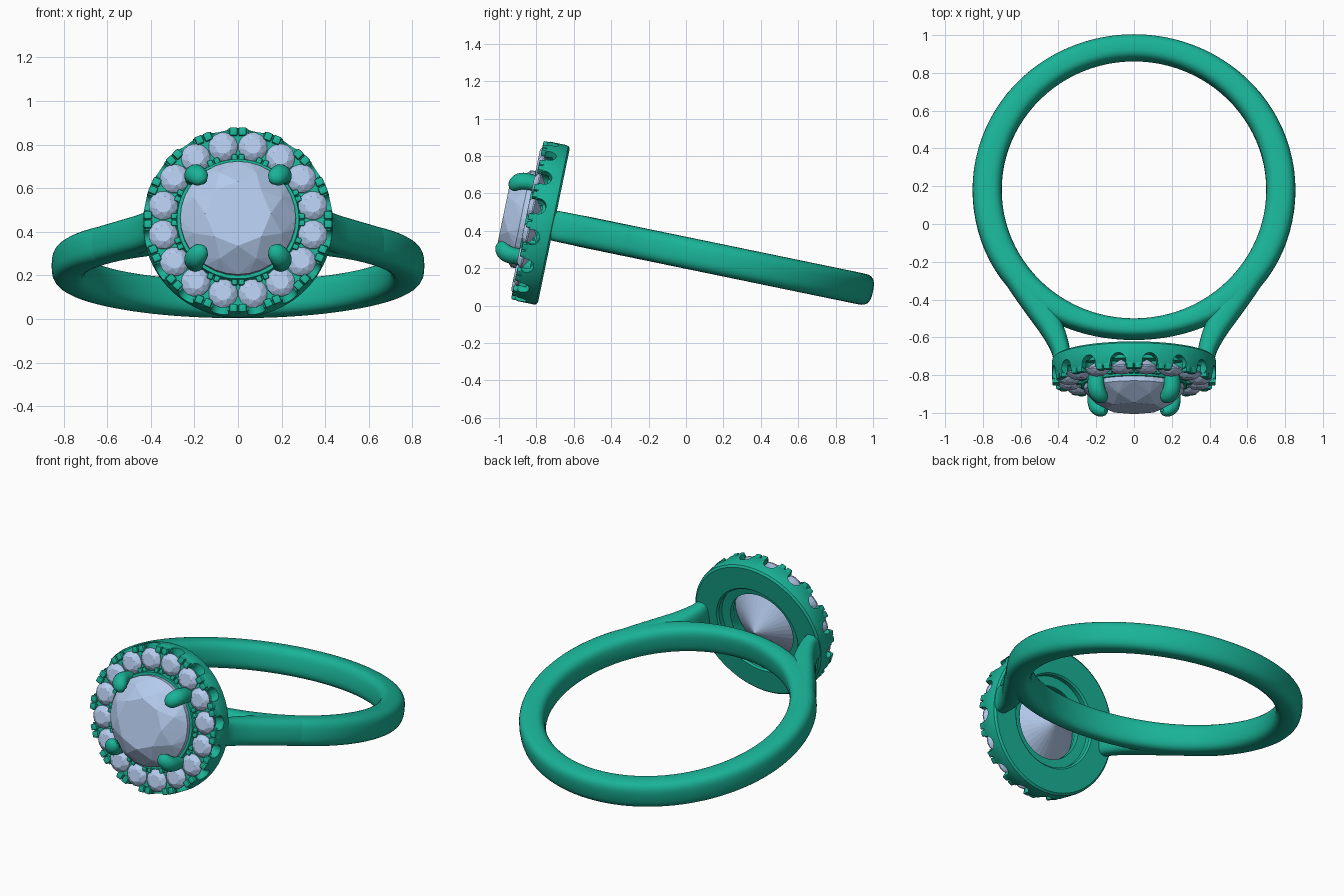
import bpy, bmesh, math
from math import sin, cos, pi, radians
from mathutils import Matrix, Vector

if "Cube" in bpy.data.objects:
    bpy.data.objects.remove(bpy.data.objects["Cube"])

# Ring frame (tilted, head along -y) and head frame (axis z points out of the stone)
RING = Matrix.Translation((0, 0.18, 0.245)) @ Matrix.Rotation(radians(-11.65), 4, 'X')
HEAD = RING @ Matrix.Rotation(pi / 2, 4, 'X')


def material(name, color):
    m = bpy.data.materials.new(name)
    m.diffuse_color = color
    m.use_nodes = True
    m.node_tree.nodes["Principled BSDF"].inputs["Base Color"].default_value = m.diffuse_color
    return m


METAL = material("green_metal", (0.01, 0.45, 0.31, 1))
GEM = material("pale_stone", (0.46, 0.60, 0.85, 1))


def finish(bm, name, matrix, mat, smooth=True):
    bmesh.ops.recalc_face_normals(bm, faces=bm.faces[:])
    bm.transform(matrix)
    me = bpy.data.meshes.new(name)
    bm.to_mesh(me)
    bm.free()
    ob = bpy.data.objects.new(name, me)
    bpy.context.collection.objects.link(ob)
    me.materials.append(mat)
    if smooth:
        smooth_edges(ob)
    return ob


def activate(ob):
    bpy.ops.object.select_all(action='DESELECT')
    ob.select_set(True)
    bpy.context.view_layer.objects.active = ob


def smooth_edges(ob):
    activate(ob)
    bpy.ops.object.shade_smooth_by_angle(angle=radians(35))


def catmull(pts, steps=6):
    """Smooth curve through tuples of any length."""
    pts = [Vector(p) for p in pts]
    ext = [2 * pts[0] - pts[1]] + pts + [2 * pts[-1] - pts[-2]]
    out = []
    for a, b, c, d in zip(ext, ext[1:], ext[2:], ext[3:]):
        for k in range(steps):
            t = k / steps
            out.append(0.5 * (2 * b + (c - a) * t + (2 * a - 5 * b + 4 * c - d) * t * t
                              + (3 * b - a - 3 * c + d) * t ** 3))
    return out + [pts[-1]]


def skin(bm, rings, closed=False):
    loops = [[bm.verts.new(p) for p in r] for r in rings]
    n = len(loops[0])
    pairs = list(zip(loops, loops[1:])) + ([(loops[-1], loops[0])] if closed else [])
    for a, b in pairs:
        for i in range(n):
            bm.faces.new((a[i], a[(i + 1) % n], b[(i + 1) % n], b[i]))
    if not closed:
        bm.faces.new(loops[0])
        bm.faces.new(loops[-1])


def sweep(bm, path, power, closed=False, n=28):
    """Sweep a rounded section along (x, y, half_width, half_height) points in the xy plane."""
    rings, m = [], len(path)
    for i, (x, y, w, h) in enumerate(path):
        a = path[(i - 1) % m] if closed else path[max(i - 1, 0)]
        b = path[(i + 1) % m] if closed else path[min(i + 1, m - 1)]
        t = Vector((b[0] - a[0], b[1] - a[1])).normalized()
        ring = []
        for k in range(n):
            c, s = cos(2 * pi * k / n), sin(2 * pi * k / n)
            u = math.copysign(abs(c) ** (2 / power), c) * w
            v = math.copysign(abs(s) ** (2 / power), s) * h
            ring.append((x + t.y * u, y - t.x * u, v))
        rings.append(ring)
    skin(bm, rings, closed)


# Band: thinner behind the head
path = []
for i in range(96):
    a = 2 * pi * i / 96
    c = -sin(a)
    outer = 0.855 - (0.05 * c ** 4 if c > 0 else 0.018 * c * c)
    inner = 0.70
    r = (outer + inner) / 2
    path.append((r * cos(a), r * sin(a), (outer - inner) / 2, 0.084))
bm = bmesh.new()
sweep(bm, path, 2.9, closed=True)
finish(bm, "band", RING, METAL)

# Shoulders that split off the band and carry the head
for side, s in (("left", -1), ("right", 1)):
    pts = [(0.70, -0.34, 0.068, 0.082), (0.605, -0.49, 0.071, 0.083), (0.51, -0.63, 0.07, 0.083),
           (0.435, -0.75, 0.062, 0.083), (0.39, -0.86, 0.05, 0.082), (0.38, -0.94, 0.045, 0.08)]
    bm = bmesh.new()
    sweep(bm, catmull([(s * x, y, w, h) for x, y, w, h in pts]), 2.9)
    finish(bm, side + "_shoulder", RING, METAL)

# Halo plate: lathed ring with the stepped seat of the centre stone
profile = [(0.42, 0.905), (0.432, 0.915), (0.435, 0.93), (0.435, 1.015), (0.425, 1.03),
           (0.285, 1.03), (0.28, 1.06), (0.255, 1.06), (0.215, 0.985), (0.215, 0.95),
           (0.27, 0.945), (0.27, 0.915), (0.28, 0.905)]
bm = bmesh.new()
skin(bm, [[(r * cos(2 * pi * i / 96), r * sin(2 * pi * i / 96), h) for r, h in profile]
          for i in range(96)], closed=True)
halo = finish(bm, "halo", HEAD, METAL, smooth=False)

# Cut stone seats and the scalloped outer wall
angles = [2 * pi * (i + 0.5) / 16 for i in range(16)]


def cut(name, radius, depth, local):
    bm = bmesh.new()
    for a in angles:
        bmesh.ops.create_cone(bm, cap_ends=True, segments=20, radius1=radius, radius2=radius,
                              depth=depth, matrix=Matrix.Rotation(a, 4, 'Z') @ local)
    cutter = finish(bm, name, HEAD, METAL, smooth=False)
    cutter.hide_render = True
    activate(halo)
    mod = halo.modifiers.new(name, 'BOOLEAN')
    mod.operation, mod.solver, mod.object = 'DIFFERENCE', 'EXACT', cutter
    bpy.ops.object.modifier_apply(modifier=name)
    bpy.data.objects.remove(cutter)


cut("seat_cutter", 0.062, 0.1, Matrix.Translation((0.35, 0, 1.035)))
cut("scallop_cutter", 0.042, 0.1,
    Matrix.Translation((0.43, 0, 1.008)) @ Matrix.Rotation(pi / 2, 4, 'Y'))
smooth_edges(halo)


def add_gem(bm, matrix, n, pavilion):
    """Unit brilliant cut: table, crown facets, girdle and pointed pavilion."""
    def ring(count, r, h, off=0.0):
        return [Vector((r * cos(2 * pi * (i + off) / count), r * sin(2 * pi * (i + off) / count), h))
                for i in range(count)]
    pts = ring(8, 0.57, 0.38) + ring(8, 0.82, 0.22, 0.5) + ring(n, 1, 0.02) + ring(n, 1, -0.08)
    pts.append(Vector((0, 0, -pavilion)))
    verts = [bm.verts.new(matrix @ p) for p in pts]
    bmesh.ops.convex_hull(bm, input=verts)


# Centre stone
bm = bmesh.new()
add_gem(bm, Matrix.Translation((0, 0, 1.08)) @ Matrix.Scale(0.265, 4), 32, 0.78)
finish(bm, "centre_stone", HEAD, GEM, smooth=False)

# Halo stones
bm = bmesh.new()
for a in angles:
    add_gem(bm, Matrix.Rotation(a, 4, 'Z') @ Matrix.Translation((0.35, 0, 1.034))
            @ Matrix.Scale(0.067, 4), 16, 0.72)
finish(bm, "halo_stones", HEAD, GEM, smooth=False)

# Small bead prongs: a pair in each gap on the outer and inner rim
bm = bmesh.new()
for i in range(16):
    for r, off, width, depth in ((0.413, 0.021, 0.036, 0.038), (0.29, 0.016, 0.026, 0.034)):
        for s in (-1, 1):
            m = (Matrix.Rotation(2 * pi * i / 16, 4, 'Z') @ Matrix.Translation((r, s * off, 1.02))
                 @ Matrix.Diagonal((depth, width, 0.06, 1)))
            bmesh.ops.create_cube(bm, size=1, matrix=m)
bmesh.ops.bevel(bm, geom=bm.edges[:], offset=0.006, segments=2, affect='EDGES', profile=0.5)
finish(bm, "bead_prongs", HEAD, METAL)

# Four claws gripping the centre stone
claw = catmull([(0.27, 0.98, 0.04, 0.046), (0.285, 1.06, 0.04, 0.046), (0.282, 1.115, 0.042, 0.048),
                (0.26, 1.145, 0.04, 0.046), (0.232, 1.158, 0.03, 0.036), (0.212, 1.16, 0.008, 0.01)])
stand = Matrix.Rotation(pi / 2, 4, 'X')
for i, name in enumerate(("upper_right", "upper_left", "lower_left", "lower_right")):
    bm = bmesh.new()
    sweep(bm, claw, 2.0, n=20)
    finish(bm, name + "_claw", HEAD @ Matrix.Rotation(pi / 4 + i * pi / 2, 4, 'Z') @ stand, METAL)
